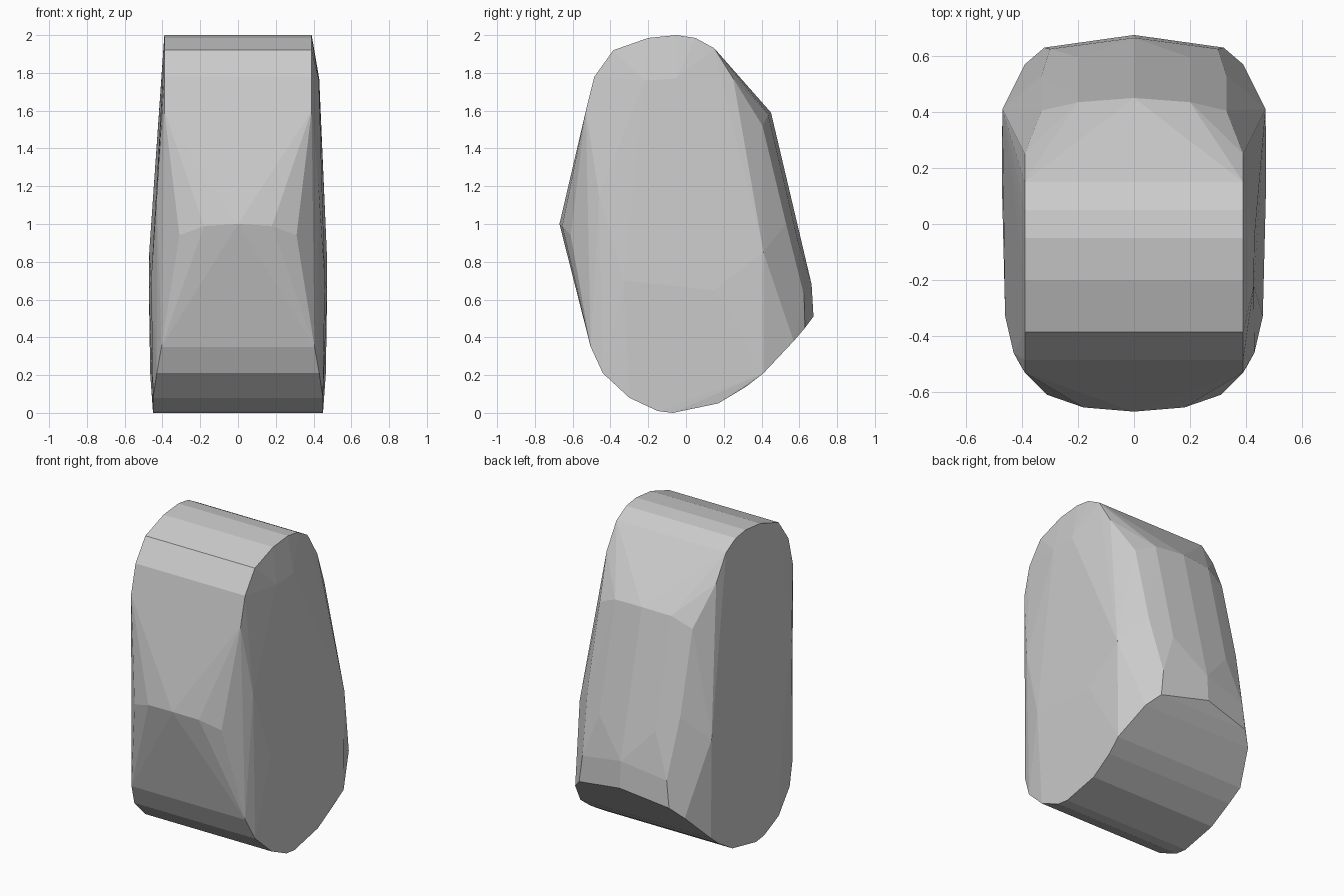
import bpy, bmesh, math

if "Cube" in bpy.data.objects:
    bpy.data.objects.remove(bpy.data.objects["Cube"])

pts = []


def mirrored(x, y, z):
    pts.append((x, y, z))
    if x:
        pts.append((-x, y, z))


# Rounded crown: side profile (y, z) running straight across the width
for y, z in [(-.53, 1.6), (-.485, 1.78), (-.385, 1.92), (-.2, 1.985), (-.05, 2),
             (.05, 1.985), (.15, 1.93), (.25, 1.77)]:
    mirrored(.39, y, z)

# Curved underside: profile (x, y, z) narrowing towards the rear lip
for p in [(.405, -.505, .35), (.43, -.44, .21), (.45, -.3, .08), (.45, -.15, .01),
          (.45, -.07, 0), (.45, .17, .05), (.455, .32, .14), (.465, .41, .21),
          (.39, .57, .38), (.32, .63, .45), (0, .675, .51)]:
    mirrored(*p)

# Front brow, bowed outward halfway up
for p in [(0, -.67, 1), (.18, -.655, .99), (.31, -.61, .94)]:
    mirrored(*p)

# Rear slope, from shoulder ridge down towards the lip
for p in [(0, .45, 1.59), (.2, .435, 1.58), (.33, .405, 1.52), (.39, .32, 1.42),
          (0, .615, .9), (.2, .595, .9), (.33, .53, 1), (0, .665, .68), (.3, .625, .62)]:
    mirrored(*p)

# Gently bulged flanks
for p in [(.47, .41, .85), (.472, .15, .65), (.46, -.33, .7), (.43, -.46, 1.15)]:
    mirrored(*p)

# Small chipped facet high on the right flank
pts += [(.428, -.22, 1.76), (.43, -.05, 1.77)]

# Wrap the control points into one faceted stone
bm = bmesh.new()
for p in pts:
    bm.verts.new(p)
hull = bmesh.ops.convex_hull(bm, input=bm.verts)
loose = [v for v in bm.verts if not v.link_faces]
bmesh.ops.delete(bm, geom=loose, context='VERTS')
bmesh.ops.dissolve_limit(bm, angle_limit=math.radians(1),
                         verts=bm.verts, edges=bm.edges)
bmesh.ops.recalc_face_normals(bm, faces=bm.faces)
mesh = bpy.data.meshes.new("faceted_stone")
bm.to_mesh(mesh)
bm.free()
bpy.context.collection.objects.link(bpy.data.objects.new("faceted_stone", mesh))
